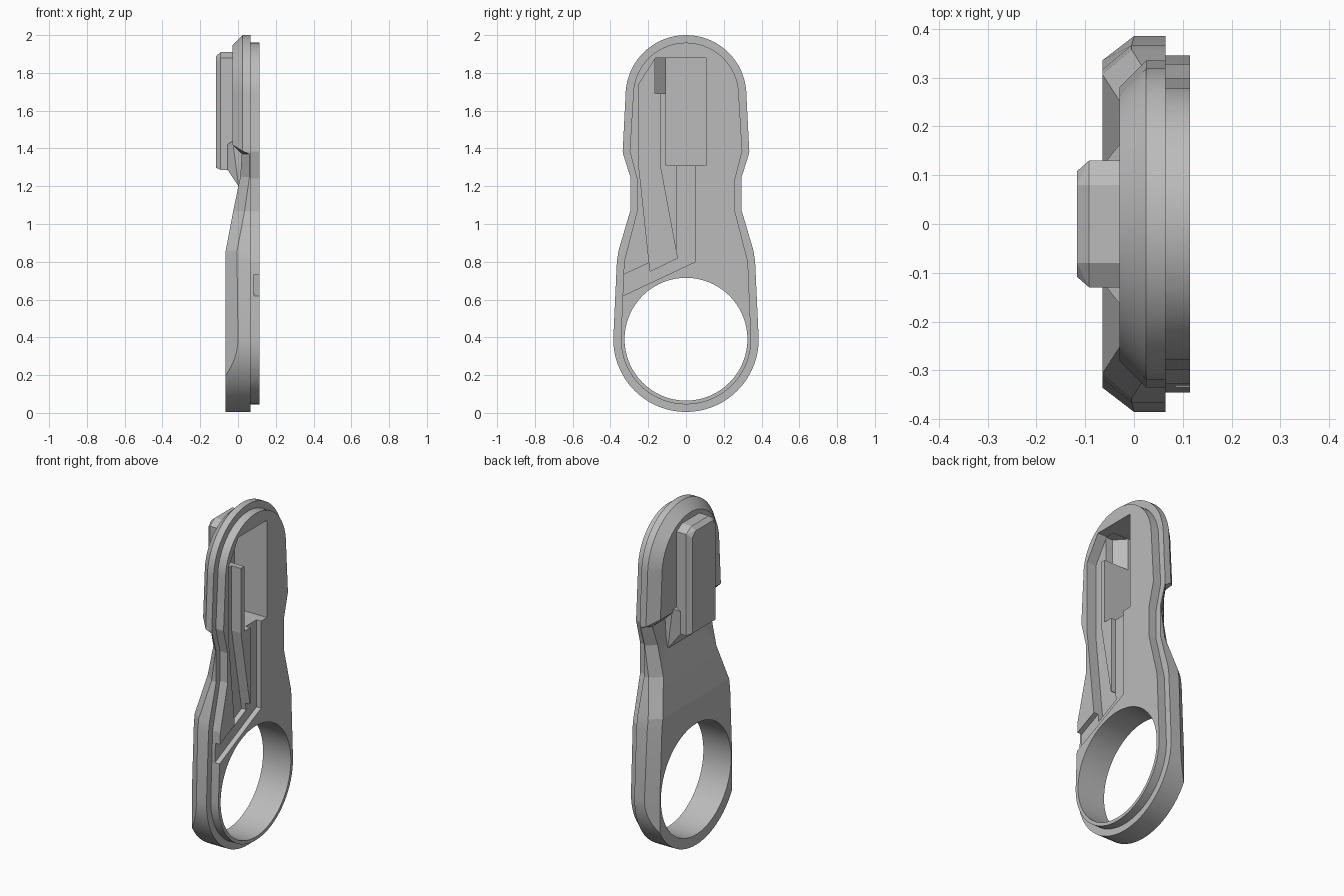
import bpy, bmesh
from math import sin, cos, pi, sqrt

cube = bpy.data.objects.get("Cube")
if cube:
    bpy.data.objects.remove(cube)

grey = bpy.data.materials.new("plain grey")
grey.use_nodes = True
grey.diffuse_color = (0.5, 0.5, 0.5, 1)
grey.node_tree.nodes["Principled BSDF"].inputs["Base Color"].default_value = (0.5, 0.5, 0.5, 1)

STEPS = 18
HEAD_Z, HEAD_R = 1.68, 0.32
RING_Z, RING_R, HOLE_R = 0.39, 0.385, 0.325


def finish(name, bm):
    bmesh.ops.remove_doubles(bm, verts=bm.verts, dist=0.0002)
    bmesh.ops.recalc_face_normals(bm, faces=bm.faces)
    mesh = bpy.data.meshes.new(name)
    bm.to_mesh(mesh)
    bm.free()
    mesh.materials.append(grey)
    obj = bpy.data.objects.new(name, mesh)
    bpy.context.collection.objects.link(obj)
    return obj


def loft(name, rows):
    """Join rows of mirrored (x, half width, z) points into a closed solid."""
    bm = bmesh.new()
    rings = []
    for row in rows:
        ring = [(x, w, z) for x, w, z in row] + [(x, -w, z) for x, w, z in reversed(row)]
        rings.append([bm.verts.new(p) for p in ring])
    n = len(rings[0])
    for a, b in zip(rings, rings[1:]):
        for i in range(n):
            j = (i + 1) % n
            bm.faces.new((a[i], a[j], b[j], b[i]))
    return finish(name, bm)


def hull(name, points):
    bm = bmesh.new()
    for p in points:
        bm.verts.new(p)
    result = bmesh.ops.convex_hull(bm, input=bm.verts)
    loose = set(result["geom_interior"] + result["geom_unused"])
    bmesh.ops.delete(bm, geom=[v for v in loose if isinstance(v, bmesh.types.BMVert)], context="VERTS")
    return finish(name, bm)


def prism(name, outline, x0, x1):
    bm = bmesh.new()
    low = [bm.verts.new((x0, y, z)) for y, z in outline]
    high = [bm.verts.new((x1, y, z)) for y, z in outline]
    bm.faces.new(low)
    bm.faces.new(high)
    for i in range(len(low)):
        j = (i + 1) % len(low)
        bm.faces.new((low[i], low[j], high[j], high[i]))
    return finish(name, bm)


def combine(target, tool, operation):
    mod = target.modifiers.new(tool.name, "BOOLEAN")
    mod.operation, mod.solver, mod.object = operation, "EXACT", tool
    bpy.context.view_layer.objects.active = target
    bpy.ops.object.modifier_apply(modifier=mod.name)
    bpy.data.objects.remove(tool)


def arc(centre, radius, start):
    for i in range(STEPS + 1):
        a = start - i * pi / 2 / STEPS
        yield max(0, radius * cos(a)), centre + radius * sin(a)


# Body: rounded head, sloping waist and ring end, with a chamfered back
FRONT = 0.065
rows = []
for (w, z), (wb, zb) in zip(arc(HEAD_Z, HEAD_R, pi / 2), arc(HEAD_Z, HEAD_R - 0.055, pi / 2)):
    rows.append([(FRONT, w, z), (0.025, w, z), (-0.03, wb, zb)])
rows.append([(FRONT, 0.335, 1.385), (0.025, 0.335, 1.385), (-0.03, 0.28, 1.42)])
for w, z, back in ((0.333, 1.37, 0.02), (0.295, 1.25, 0.012), (0.295, 1.07, -0.025),
                   (0.357, 0.86, -0.065), (0.366, 0.8, -0.065)):
    rows.append([(FRONT, w, z), (min(back + 0.06, 0.061), w, z), (back, w - 0.05, z)])
for w, z in arc(RING_Z, RING_R, 0):
    inset = max(0, w - 0.335)
    rows.append([(FRONT, w, z), (-0.065 + inset * 1.3, w, z), (-0.065, w - inset, z)])
body = loft("handle_shell", rows)

# Raised lip, set in from the body edge
edge = list(arc(HEAD_Z, HEAD_R - 0.04, pi / 2))
edge += [(0.298, 1.385), (0.26, 1.24), (0.26, 1.065), (0.328, 0.8)]
edge += list(arc(RING_Z, RING_R - 0.04, 0))
combine(body, loft("lip", [[(0.115, w, z), (0.05, w, z)] for w, z in edge]), "UNION")

# Chamfered housing on the back, with its flared foot
points = []
for x, d in ((0.03, 0), (-0.092, 0), (-0.117, 0.022)):
    for s in (-1, 1):
        points += [(x, s * (0.13 - d), 1.287 + d / 2), (x, s * (0.13 - d), 1.88 - d),
                   (x, s * 0.08, 1.91 - d)]
combine(body, hull("housing", points), "UNION")
points = []
for s in (-1, 1):
    points += [(-0.056, s * 0.13, 1.287), (-0.056, s * 0.13, 1.42), (-0.028, s * 0.165, 1.44),
               (0.003, s * 0.165, 1.2), (0.04, s * 0.165, 1.2), (0.04, s * 0.165, 1.44)]
combine(body, hull("housing_foot", points), "UNION")

# Finger hole
circle = [(HOLE_R * cos(i * pi / 48), RING_Z + HOLE_R * sin(i * pi / 48)) for i in range(96)]
combine(body, prism("hole_cutter", circle, -0.3, 0.3), "DIFFERENCE")

# Deep pocket, side channel and shallow exit slot in the open face
pocket = [(-0.105, 1.31), (0.105, 1.31), (0.105, 1.88), (-0.105, 1.88)]
combine(body, prism("pocket_cutter", pocket, -0.095, 0.3), "DIFFERENCE")
channel = [(-0.16, 1.88), (-0.25, 1.74), (-0.25, 1.31), (-0.19, 0.75), (-0.046, 0.82),
           (-0.137, 1.31), (-0.137, 1.69), (-0.09, 1.69), (-0.09, 1.88)]
combine(body, prism("channel_cutter", channel, 0.055, 0.3), "DIFFERENCE")
slot = [(0.05, 0.8), (0.05, 1.35), (-0.05, 1.35), (-0.05, 0.863), (-0.45, 0.676), (-0.45, 0.566)]
combine(body, prism("slot_cutter", slot, 0.085, 0.3), "DIFFERENCE")

# Sloped passage from the channel top into the pocket
ramp = [(x, y, z) for z in (1.69, 1.878)
        for x, y in ((0.06, -0.165), (0.01, -0.165), (-0.05, -0.1), (0.06, -0.1))]
combine(body, hull("ramp_cutter", ramp), "DIFFERENCE")

bpy.ops.object.select_all(action="DESELECT")
body.select_set(True)
bpy.context.view_layer.objects.active = body
bpy.ops.object.shade_smooth_by_angle(angle=0.18)
